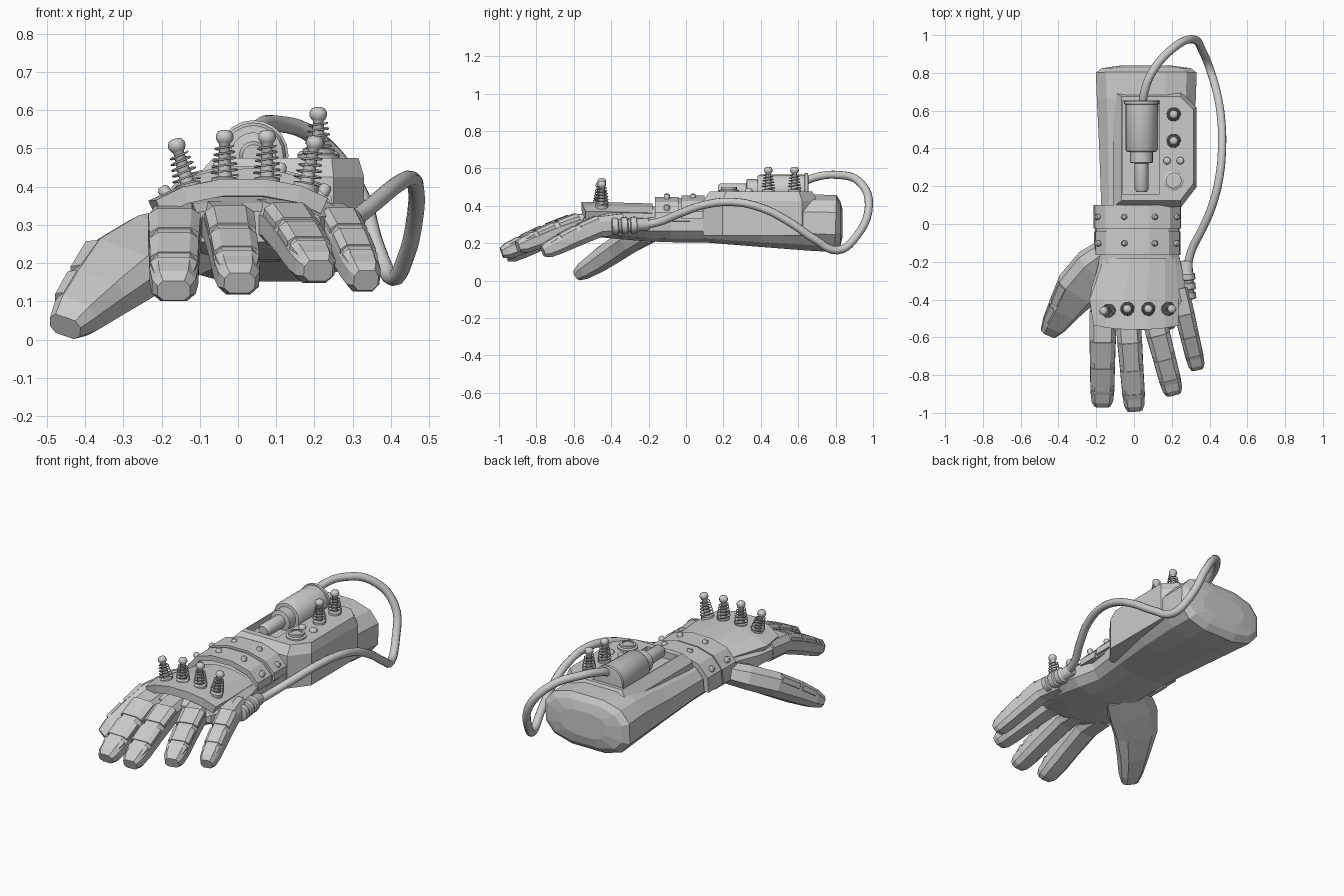
import bpy, bmesh, math
from mathutils import Vector

if "Cube" in bpy.data.objects:
    bpy.data.objects.remove(bpy.data.objects["Cube"])

UP = Vector((0, 0, 1))


def finish(bm, name):
    bmesh.ops.recalc_face_normals(bm, faces=bm.faces)
    me = bpy.data.meshes.new(name)
    bm.to_mesh(me)
    bm.free()
    ob = bpy.data.objects.new(name, me)
    bpy.context.collection.objects.link(ob)
    return ob


def skin(name, rings, caps=True):
    """Bridge equal-length rings of points into a closed body."""
    bm = bmesh.new()
    rows = [[bm.verts.new(p) for p in r] for r in rings]
    n = len(rows[0])
    for a, b in zip(rows, rows[1:]):
        for i in range(n):
            j = (i + 1) % n
            bm.faces.new((a[i], a[j], b[j], b[i]))
    if caps:
        bm.faces.new(rows[0])
        bm.faces.new(rows[-1])
    return finish(bm, name)


def rounded(n, power):
    out = []
    for i in range(n):
        a = 2 * math.pi * (i + .5) / n
        c, s = math.cos(a), math.sin(a)
        out.append((math.copysign(abs(c) ** power, c), math.copysign(abs(s) ** power, s)))
    m = max(abs(p[0]) for p in out)
    k = max(abs(p[1]) for p in out)
    return [(x / m, y / k) for x, y in out]


def loft(name, stations, section, roll=0):
    """stations: (x, y, z, half width, half height)"""
    pts = [Vector(s[:3]) for s in stations]
    rings = []
    for i, s in enumerate(stations):
        t = (pts[min(i + 1, len(pts) - 1)] - pts[max(i - 1, 0)]).normalized()
        side = t.cross(UP).normalized()
        up = side.cross(t)
        c, r = math.cos(roll), math.sin(roll)
        side, up = side * c + up * r, up * c - side * r
        rings.append([pts[i] + side * (u * s[3]) + up * (v * s[4]) for u, v in section])
    return skin(name, rings)


def lathe(name, base, axis, profile, n=16):
    """profile: (radius, distance along axis)"""
    q = UP.rotation_difference(Vector(axis).normalized())
    rings = [[Vector(base) + q @ Vector((r * math.cos(2 * math.pi * i / n),
              r * math.sin(2 * math.pi * i / n), h)) for i in range(n)] for r, h in profile]
    ob = skin(name, rings)
    smooth(ob)
    return ob


def smooth(ob):
    bpy.ops.object.select_all(action='DESELECT')
    ob.select_set(True)
    bpy.context.view_layer.objects.active = ob
    bpy.ops.object.shade_smooth_by_angle(angle=math.radians(50))


def tube(name, pts, radius, kind='POLY'):
    cu = bpy.data.curves.new(name, 'CURVE')
    cu.dimensions = '3D'
    cu.bevel_depth, cu.bevel_resolution, cu.resolution_u = radius, 3, 5
    cu.use_fill_caps = True
    sp = cu.splines.new(kind)
    if kind == 'BEZIER':
        sp.bezier_points.add(len(pts) - 1)
        for b, p in zip(sp.bezier_points, pts):
            b.co = p
            b.handle_left_type = b.handle_right_type = 'AUTO'
    else:
        sp.points.add(len(pts) - 1)
        for b, p in zip(sp.points, pts):
            b.co = (*p, 1)
    ob = bpy.data.objects.new(name, cu)
    bpy.context.collection.objects.link(ob)
    bpy.ops.object.select_all(action='DESELECT')
    ob.select_set(True)
    bpy.context.view_layer.objects.active = ob
    bpy.ops.object.convert(target='MESH')
    smooth(bpy.context.view_layer.objects.active)


def shell(name, rows, thick):
    """Sheet through rows of points, thickened inward."""
    bm = bmesh.new()
    vs = [[bm.verts.new(p) for p in r] for r in rows]
    for a, b in zip(vs, vs[1:]):
        for i in range(len(a) - 1):
            bm.faces.new((a[i], b[i], b[i + 1], a[i + 1]))
    ob = finish(bm, name)
    if sum(p.normal.z for p in ob.data.polygons) < 0:
        ob.data.flip_normals()
    m = ob.modifiers.new('thickness', 'SOLIDIFY')
    m.thickness, m.offset = thick, -1


# forearm, wrist and palm
loft('forearm_and_palm', [
    (.065, .838, .305, .14, .07), (.065, .825, .305, .235, .12), (.065, .80, .305, .267, .153),
    (.065, .66, .31, .262, .15), (.055, .40, .305, .24, .125), (.035, .12, .305, .21, .102),
    (.025, -.08, .305, .195, .10), (.03, -.22, .30, .22, .09), (.03, -.38, .30, .26, .075),
    (-.01, -.50, .298, .23, .06), (-.01, -.56, .295, .20, .04)], rounded(12, .72))

# fingers with armour plates: base, tip, width scale
BLOCK = [(1, -.5), (1, .45), (.65, 1), (-.65, 1), (-1, .45), (-1, -.5), (-.6, -1), (.6, -1)]
for name, a, b, w in [
        ('index_finger', (-.165, -.46, .30), (-.168, -.962, .128), 1.06),
        ('middle_finger', (-.035, -.46, .305), (.004, -.985, .148), 1),
        ('ring_finger', (.09, -.44, .31), (.21, -.90, .18), .97),
        ('little_finger', (.235, -.34, .30), (.335, -.765, .155), .81)]:
    a, b = Vector(a), Vector(b)
    st = []
    for f, g, hw, hh in [(0, 0, .066, .058), (.3, .08, .066, .055), (.58, .43, .062, .053),
                         (.82, .77, .06, .048), (.94, .93, .054, .043), (1, 1, .04, .028)]:
        p = a.lerp(b, f)
        p.z = a.z + (b.z - a.z) * g
        st.append((*p, hw * w, hh))
    loft(name, st, BLOCK)
    for i in range(1, 4):
        p, q = Vector(st[i]), Vector(st[i + 1])
        if i == 3:
            q = p.lerp(Vector(st[5]), .7)
        ends = []
        for f in (.05, .85):
            s = p.lerp(q, f)
            ends.append((s[0], s[1], s[2] + s[4] * .62, s[3] * .98, s[4] * .52))
        loft(f'{name}_plate_{i}', ends, BLOCK)

# thumb
thumb = [(-.09, -.17, .275, .12, .055), (-.20, -.25, .238, .132, .066), (-.30, -.345, .185, .115, .066),
         (-.37, -.45, .118, .085, .06), (-.425, -.535, .062, .063, .048), (-.452, -.575, .034, .045, .03)]
loft('thumb', thumb, BLOCK, .36)
for i in (2, 3):
    p, q = Vector(thumb[i]), Vector(thumb[i + 1])
    loft(f'thumb_plate_{i}', [(s[0] - .01, s[1], s[2] + s[4] * .55, s[3] * .85, s[4] * .45)
         for s in (p.lerp(q, .06), p.lerp(q, .9))], BLOCK, .36)

# wrist cuff: two arched bands with bolts
arc = [(-.215, .28), (-.207, .36), (-.15, .425), (-.05, .452), (.08, .454), (.19, .425), (.245, .37), (.25, .33)]
for name, y0, y1, k in [('cuff_rear_band', .10, -.025, 1), ('cuff_front_band', -.04, -.165, .98)]:
    shell(name, [[(x * k, y, z + (k - 1) * .3) for x, z in arc] for y in (y0, y1)], .03)
    for j, (x, z) in enumerate([(-.19, .385), (-.05, .447), (.11, .445), (.225, .39)]):
        lathe(f'{name}_bolt_{j}', (x, (y0 + y1) / 2, z), ((x - .03) * 3, 0, 1),
              [(.016, -.01), (.016, .01), (.009, .018)], 8)
shell('cuff_underlay', [[(x * .96, y, z - .012) for x, z in arc] for y in (.03, -.10)], .02)

# back-of-hand plate
bend = [(0, -.055), (.16, -.02), (.38, 0), (.64, 0), (.85, -.018), (1, -.05)]
shell('hand_plate', [[(x0 + (x1 - x0) * f, y + 2.2 * (d + .02) * s, top + d) for f, d in bend]
      for y, x0, x1, top, s in [(-.18, -.16, .22, .412, 0), (-.40, -.235, .235, .418, 0),
                                (-.55, -.215, .235, .42, -.2)]], .045)

# instrument housing on the forearm, with a recess for the ram
def outline(x0, x1, y0, y1, c, z):
    return [(x0, y0, z), (x1 - c, y0, z), (x1, y0 + 1.3 * c, z), (x1, y1 - c, z), (x1 - c, y1, z), (x0, y1, z)]


housing = skin('forearm_housing', [outline(-.11, .33, .09, .70, .08, .24), outline(-.11, .33, .09, .70, .08, .425),
                                   outline(-.065, .315, .125, .675, .07, .475)])
cut = skin('recess_cutter', [[(-.06, .16, z), (.135, .16, z), (.135, .655, z), (-.06, .655, z)] for z in (.437, .6)])
cut.hide_render = True
cut.hide_set(True)
m = housing.modifiers.new('recess', 'BOOLEAN')
m.operation, m.object = 'DIFFERENCE', cut

# ram cylinder
lathe('ram_cylinder', (.04, .655, .482), (0, -1, 0),
      [(.07, 0), (.092, .004), (.092, .02), (.086, .022), (.086, .26), (.078, .272), (.06, .274),
       (.06, .33), (.037, .334), (.037, .47), (.028, .485)], 20)


# spring-loaded pins
def pin(name, base, axis, h):
    axis = Vector(axis).normalized()
    q = UP.rotation_difference(axis)
    lathe(name, base, axis, [(.034, -.015), (.034, .008), (.018, .012), (.014, h - .036), (.018, h - .032),
                             (.023, h - .023), (.023, h - .014), (.018, h - .004), (.008, h)], 12)
    pts = []
    for i in range(73):
        f = i / 72
        a, r = f * 10 * math.pi, .036 - .013 * f
        pts.append(Vector(base) + q @ Vector((r * math.cos(a), r * math.sin(a), .014 + (h - .055) * f)))
    tube(name + '_spring', pts, .0026)


for i, (x, y, z, tilt, h) in enumerate([(-.13, -.46, .40, -.28, .13), (-.035, -.45, .415, 0, .133),
                                        (.076, -.45, .415, 0, .133), (.178, -.45, .40, .2, .135)]):
    pin(f'knuckle_pin_{i}', (x, y, z), (tilt, 0, 1), h)
for i, y in enumerate((.44, .58)):
    pin(f'housing_pin_{i}', (.21, y, .478), (0, 0, 1), .13)

# buttons and dial on the housing
for i, x in enumerate((.175, .245)):
    lathe(f'button_{i}', (x, .335, .465), UP, [(.02, 0), (.02, .02), (.012, .028)], 12)
lathe('dial', (.21, .23, .465), UP, [(.054, 0), (.054, .018), (.042, .022), (.042, .034), (.03, .036), (.03, .03)], 16)

# hose from the ram to the side of the hand
tube('hose', [(.045, .63, .53), (.055, .70, .555), (.10, .81, .565), (.20, .925, .53), (.31, .978, .40),
              (.365, .91, .235), (.405, .81, .162), (.44, .69, .22), (.462, .55, .315), (.466, .40, .39),
              (.452, .25, .42), (.415, .10, .405), (.36, -.03, .36), (.305, -.14, .315),
              (.283, -.24, .297), (.285, -.36, .29)], .022, 'BEZIER')

# hose coupling
prof = [(.028, 0), (.034, .01), (.034, .06)]
for k in range(3):
    y = .065 + k * .05
    prof += [(.036, y), (.045, y + .005), (.045, y + .034), (.036, y + .039)]
lathe('hose_coupling', (.275, -.195, .302), (.05, -1, -.06), prof, 14)
